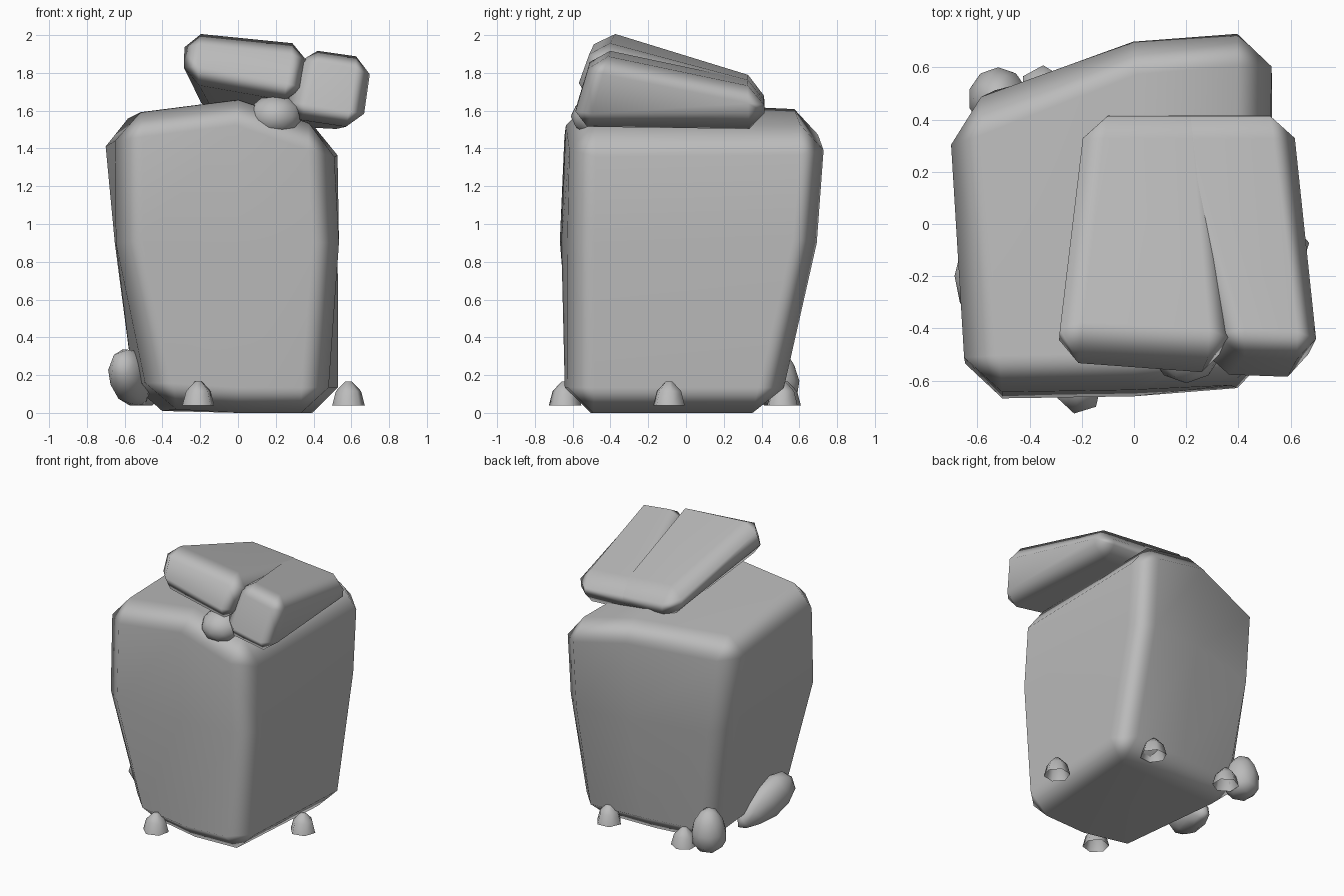
import bpy, bmesh, math
from mathutils import Vector

if "Cube" in bpy.data.objects:
    bpy.data.objects.remove(bpy.data.objects["Cube"])

stone = bpy.data.materials.new("stone_grey")
stone.use_nodes = True
GREY = (0.5, 0.5, 0.5, 1)
stone.diffuse_color = GREY
stone.node_tree.nodes["Principled BSDF"].inputs["Base Color"].default_value = GREY


def finish(bm, name, weighted=False):
    bmesh.ops.recalc_face_normals(bm, faces=bm.faces[:])
    for f in bm.faces:
        f.smooth = True
    mesh = bpy.data.meshes.new(name)
    bm.to_mesh(mesh)
    bm.free()
    mesh.materials.append(stone)
    obj = bpy.data.objects.new(name, mesh)
    bpy.context.collection.objects.link(obj)
    if weighted:
        mod = obj.modifiers.new("soft_normals", 'WEIGHTED_NORMAL')
        mod.weight = 60


def loft(bm, rings, cap_start=True):
    """Skin a stack of equal point rings and cap the ends."""
    rows = [[bm.verts.new(p) for p in ring] for ring in rings]
    n = len(rows[0])
    for a, b in zip(rows, rows[1:]):
        for i in range(n):
            bm.faces.new((a[i], a[(i + 1) % n], b[(i + 1) % n], b[i]))
    for row, wanted in ((rows[0], cap_start), (rows[-1], True)):
        if wanted and n == 6:      # split along the middle so the cap can crown
            bm.faces.new((row[0], row[1], row[4], row[5]))
            bm.faces.new((row[1], row[2], row[3], row[4]))
        elif wanted:
            bm.faces.new(row)


def chipped_block(name, rings, width):
    """Lofted block whose sharp edges are worn to one broad chamfer."""
    bm = bmesh.new()
    loft(bm, rings)
    bmesh.ops.recalc_face_normals(bm, faces=bm.faces[:])
    sharp = [e for e in bm.edges if e.calc_face_angle(0) > math.radians(35)]
    bmesh.ops.bevel(bm, geom=sharp, offset=width, segments=1, affect='EDGES',
                    clamp_overlap=True)
    finish(bm, name, True)


def rock(name, centre, size, axis=(0, 0, 1), taper=0.0, floor=0.0):
    """Rounded stone, pointed along its axis and flat underneath."""
    bm = bmesh.new()
    bmesh.ops.create_icosphere(bm, subdivisions=2, radius=1)
    turn = Vector(axis).to_track_quat('Z', 'Y')
    for v in bm.verts:
        k = 1 - taper * v.co.z
        p = Vector((v.co.x * size[0] * k, v.co.y * size[1] * k, v.co.z * size[2]))
        v.co = turn @ p + Vector(centre)
        v.co.z = max(v.co.z, floor)
    finish(bm, name)


# Main boulder: rings run front left, middle, right, then back right, middle, left
chipped_block("boulder", [
    [(-.45, -.57, .03), (0, -.64, 0), (.46, -.62, 0),
     (.54, .49, 0), (0, .48, 0), (-.55, .44, .01)],
    [(-.64, -.67, .9), (0, -.66, .9), (.53, -.62, .9),
     (.53, .70, .9), (0, .65, .9), (-.66, .47, .9)],
    [(-.64, -.64, 1.58), (0, -.63, 1.66), (.50, -.61, 1.49),
     (.53, .75, 1.50), (0, .71, 1.61), (-.725, .43, 1.54)],
], 0.135)

# Two leaning cap slabs, lofted from front to back, fused towards the back
chipped_block("cap_slab_wide", [
    [(-.30, -.56, 1.77), (.33, -.60, 1.65), (.38, -.49, 1.97), (-.29, -.45, 2.04)],
    [(-.18, .42, 1.53), (.30, .42, 1.51), (.30, .41, 1.735), (-.19, .41, 1.77)],
], 0.085)
chipped_block("cap_slab_narrow", [
    [(.26, -.60, 1.57), (.66, -.61, 1.50), (.72, -.50, 1.89), (.36, -.48, 1.95)],
    [(.08, .42, 1.52), (.60, .42, 1.50), (.61, .41, 1.71), (.08, .41, 1.75)],
], 0.085)

# Loose stones
rock("wedge_stone", (.20, -.45, 1.57), (.145, .16, .115))
rock("back_stone", (-.52, .48, .17), (.115, .12, .17), taper=.15, floor=.04)
rock("side_stone", (-.565, -.10, .17), (.10, .13, .26), axis=(-.10, -.42, .20),
     taper=-.25, floor=.04)


# Small hollow pebbles around the base
def pebble(name, x, y, spin):
    bm = bmesh.new()
    rings = []
    for r, z in ((.088, .04), (.068, .115), (.02, .165)):
        rings.append([(x + r * math.cos(spin + i * math.pi / 3),
                       y + r * math.sin(spin + i * math.pi / 3), z) for i in range(6)])
    loft(bm, rings, cap_start=False)
    finish(bm, name)


for label, x, y, spin in (("front", -.21, -.64, .3), ("left", .585, -.09, .2),
                          ("back_right", -.35, .52, .5), ("back_left", .26, .51, .1)):
    pebble(label + "_pebble", x, y, spin)
